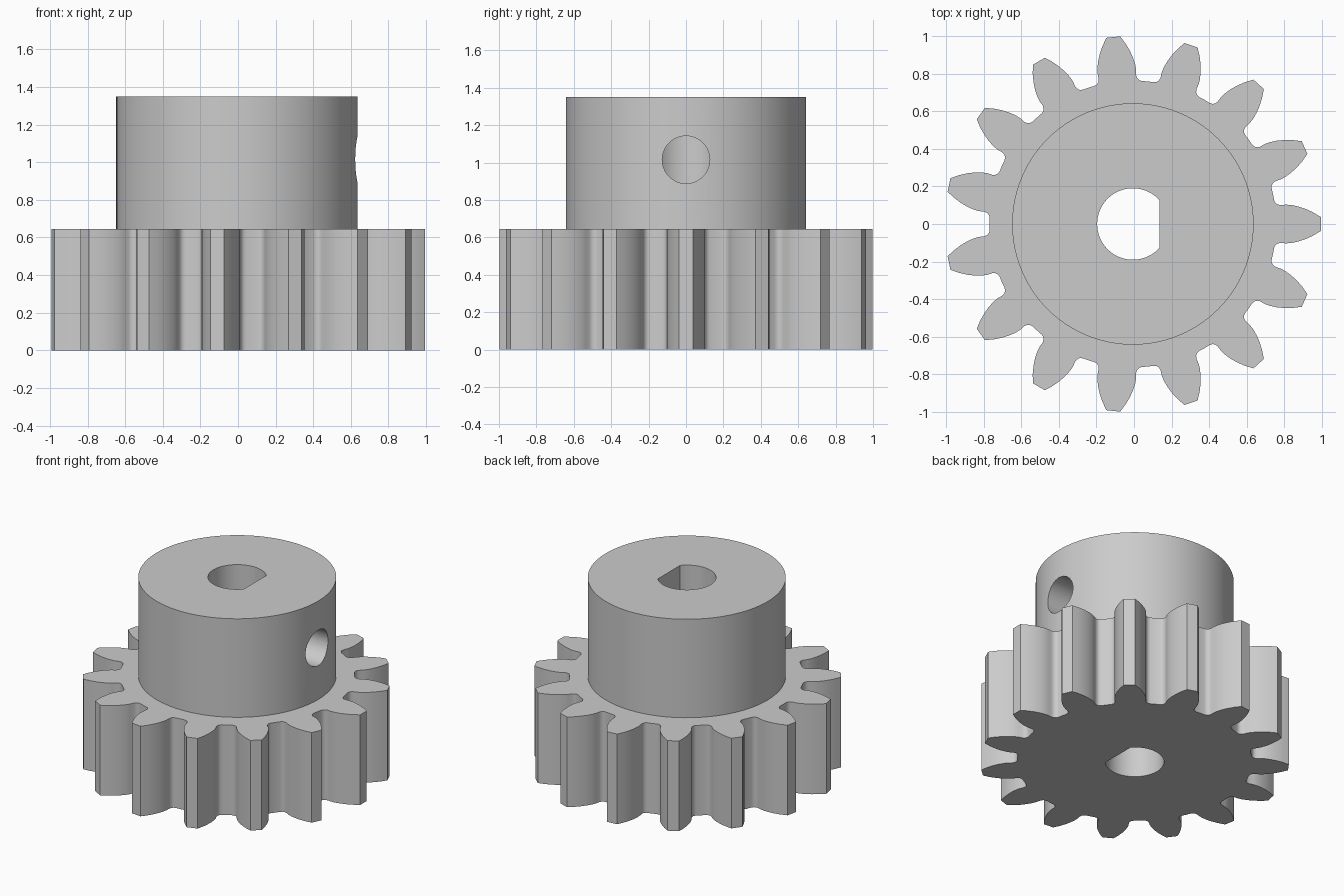
import bpy
import bmesh
import math

if "Cube" in bpy.data.objects:
    bpy.data.objects.remove(bpy.data.objects["Cube"])

TEETH = 15
CENTRE_X = -0.006
GEAR_H, TOTAL_H = 0.645, 1.35
HUB_R, BORE_R, FLAT_X = 0.642, 0.19, 0.141
HOLE_R, HOLE_Z = 0.127, 1.015

# Half tooth, root to tip: (radius, half width)
FLANK = [(0.762, 0.127), (0.766, 0.113), (0.776, 0.104), (0.792, 0.1),
         (0.82, 0.103), (0.85, 0.101), (0.885, 0.093), (0.92, 0.081),
         (0.96, 0.062), (1.0, 0.037)]

steel = bpy.data.materials.new("grey_steel")
steel.use_nodes = True
steel.diffuse_color = (0.6, 0.6, 0.6, 1)
steel.node_tree.nodes["Principled BSDF"].inputs["Base Color"].default_value = (0.6, 0.6, 0.6, 1)


def prism(name, outline, z0, z1):
    """Extrude a closed 2D outline from z0 to z1."""
    bm = bmesh.new()
    base = bm.faces.new([bm.verts.new((x, y, z0)) for x, y in outline])
    top = bmesh.ops.extrude_face_region(bm, geom=[base])["geom"]
    bmesh.ops.translate(bm, vec=(0, 0, z1 - z0),
                        verts=[v for v in top if isinstance(v, bmesh.types.BMVert)])
    bmesh.ops.recalc_face_normals(bm, faces=bm.faces)
    mesh = bpy.data.meshes.new(name)
    bm.to_mesh(mesh)
    bm.free()
    mesh.materials.append(steel)
    obj = bpy.data.objects.new(name, mesh)
    bpy.context.collection.objects.link(obj)
    return obj


def arc(radius, start, end, count):
    return [(radius * math.cos(start + (end - start) * i / count),
             radius * math.sin(start + (end - start) * i / count))
            for i in range(count + 1)]


def combine(target, tool, operation):
    """Apply a boolean and discard the tool."""
    mod = target.modifiers.new(operation.title(), "BOOLEAN")
    mod.operation, mod.solver, mod.object = operation, "EXACT", tool
    bpy.context.view_layer.objects.active = target
    bpy.ops.object.modifier_apply(modifier=mod.name)
    bpy.data.objects.remove(tool)


# Toothed wheel: mirror the half tooth, then repeat it around the centre
half = [(r, math.asin(w / r)) for r, w in FLANK]
tooth = [(r, -a) for r, a in half] + [(r, a) for r, a in reversed(half)]
tooth.append((FLANK[0][0], math.pi / TEETH))
outline = []
for k in range(TEETH):
    turn = 2 * math.pi * k / TEETH
    outline += [(r * math.cos(a + turn), r * math.sin(a + turn)) for r, a in tooth]
gear = prism("pinion_gear", outline, 0, GEAR_H)

# Hub
hub = prism("hub", arc(HUB_R, 0, 2 * math.pi, 96)[:-1], GEAR_H / 2, TOTAL_H)
combine(gear, hub, "UNION")

# D-shaped bore
flat = math.acos(FLAT_X / BORE_R)
bore = prism("bore_cutter", arc(BORE_R, flat, 2 * math.pi - flat, 48), -0.1, TOTAL_H + 0.1)
combine(gear, bore, "DIFFERENCE")

# Set screw hole, from the bore out through the flat side
screw = prism("screw_hole_cutter", arc(HOLE_R, 0, 2 * math.pi, 48)[:-1], 0, 0.8)
screw.rotation_euler.y = math.pi / 2
screw.location.z = HOLE_Z
bpy.context.view_layer.update()
combine(gear, screw, "DIFFERENCE")

# Placement and shading
gear.location.x = CENTRE_X
bpy.ops.object.select_all(action="DESELECT")
gear.select_set(True)
bpy.context.view_layer.objects.active = gear
bpy.ops.object.shade_smooth_by_angle(angle=math.radians(35))
